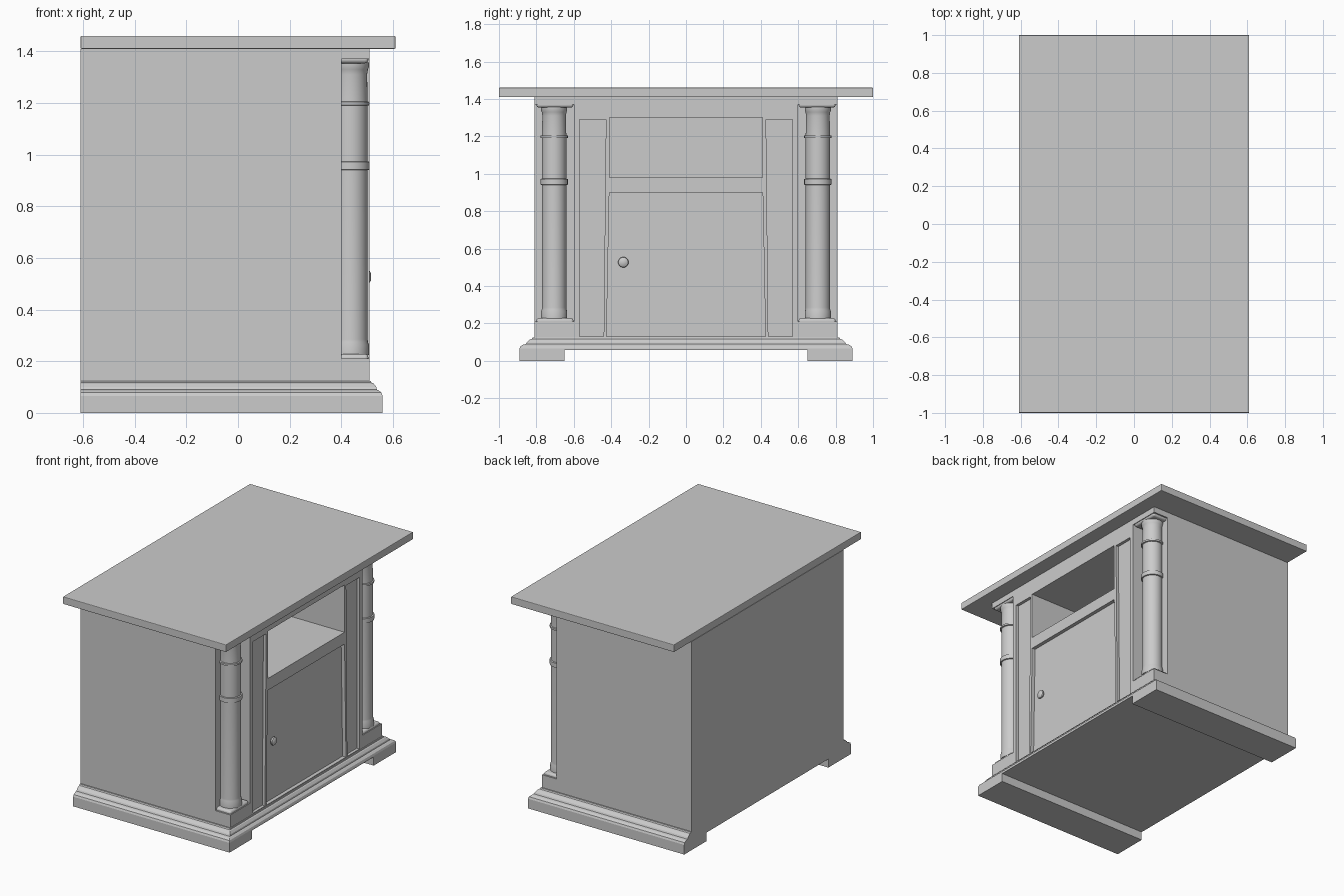
import bpy, bmesh, math

if "Cube" in bpy.data.objects:
    bpy.data.objects.remove(bpy.data.objects["Cube"])


def finish(name, bm):
    bmesh.ops.recalc_face_normals(bm, faces=bm.faces[:])
    mesh = bpy.data.meshes.new(name)
    bm.to_mesh(mesh)
    bm.free()
    ob = bpy.data.objects.new(name, mesh)
    bpy.context.collection.objects.link(ob)
    return ob


def select(ob):
    bpy.ops.object.select_all(action='DESELECT')
    ob.select_set(True)
    bpy.context.view_layer.objects.active = ob


def prism(name, pts, x0, x1):
    """Extrude a (y, z) outline along x."""
    bm = bmesh.new()
    a = [bm.verts.new((x0, y, z)) for y, z in pts]
    b = [bm.verts.new((x1, y, z)) for y, z in pts]
    bm.faces.new(a)
    bm.faces.new(b)
    for i in range(len(pts)):
        j = (i + 1) % len(pts)
        bm.faces.new((a[i], a[j], b[j], b[i]))
    return finish(name, bm)


def box(name, x0, x1, y0, y1, z0, z1):
    return prism(name, [(y0, z0), (y1, z0), (y1, z1), (y0, z1)], x0, x1)


def apply_all(ob):
    select(ob)
    for m in list(ob.modifiers):
        bpy.ops.object.modifier_apply(modifier=m.name)


def cut(ob, cutter):
    cutter.hide_render = True
    m = ob.modifiers.new("cut", 'BOOLEAN')
    m.operation, m.solver, m.object = 'DIFFERENCE', 'EXACT', cutter
    apply_all(ob)
    bpy.data.objects.remove(cutter)


def bevel(ob, width, segments):
    m = ob.modifiers.new("bevel", 'BEVEL')
    m.width, m.segments = width, segments
    apply_all(ob)


def smooth(ob):
    select(ob)
    bpy.ops.object.shade_smooth_by_angle(angle=math.radians(35))


def lathe(name, profile, origin, steps=32):
    """Revolve an (r, z) profile about a vertical axis."""
    bm = bmesh.new()
    rings = [[bm.verts.new((r * math.cos(2 * math.pi * i / steps),
                            r * math.sin(2 * math.pi * i / steps), z))
              for i in range(steps)] for r, z in profile]
    for p, q in zip(rings, rings[1:]):
        for i in range(steps):
            j = (i + 1) % steps
            bm.faces.new((p[i], p[j], q[j], q[i]))
    bm.faces.new(rings[0])
    bm.faces.new(rings[-1])
    ob = finish(name, bm)
    ob.location = origin
    smooth(ob)
    return ob


# Table top
top = box("table_top", -0.61, 0.61, -1, 1, 1.41, 1.46)
bevel(top, 0.004, 2)

# Cabinet body with corner notches, recessed panels, door recess and open shelf
body = box("cabinet_body", -0.61, 0.51, -0.81, 0.81, 0.12, 1.41)
for s in (-1, 1):
    y0, y1 = sorted((s * 0.60, s * 0.95))
    cut(body, box("notch_cutter", 0.40, 0.7, y0, y1, 0.21, 1.37))
    cut(body, prism("panel_cutter", [(s * 0.57, 0.13), (s * 0.44, 0.13),
                                     (s * 0.428, 1.29), (s * 0.57, 1.29)], 0.49, 0.7))
cut(body, prism("door_cutter", [(-0.425, 0.13), (0.425, 0.13),
                                (0.41, 0.90), (-0.41, 0.90)], 0.485, 0.7))
cut(body, box("shelf_cutter", -0.5, 0.7, -0.41, 0.41, 0.98, 1.30))

# Moulded base, flush at the back, hollowed underneath to leave two runners
bm = bmesh.new()
loops = []
for x, y, z in [(0.56, 0.89, 0), (0.56, 0.89, 0.065), (0.556, 0.885, 0.078),
                (0.545, 0.87, 0.087), (0.538, 0.855, 0.09), (0.536, 0.85, 0.1),
                (0.525, 0.835, 0.114), (0.517, 0.825, 0.117), (0.515, 0.82, 0.124)]:
    loops.append([bm.verts.new(c) for c in
                  ((-0.61, -y, z), (x, -y, z), (x, y, z), (-0.61, y, z))])
for p, q in zip(loops, loops[1:]):
    for i in range(4):
        j = (i + 1) % 4
        bm.faces.new((p[i], p[j], q[j], q[i]))
bm.faces.new(loops[0])
bm.faces.new(loops[-1])
base = finish("moulded_base", bm)
cut(base, box("base_cutter", -0.9, 0.9, -0.65, 0.65, -0.1, 0.058))

# Corner columns with rings, flared ends and rounded pads
column = [(0.070, 0.225), (0.070, 0.262), (0.066, 0.275), (0.065, 0.285),
          (0.065, 0.94), (0.073, 0.942), (0.073, 0.972), (0.065, 0.974),
          (0.065, 1.19), (0.073, 1.192), (0.073, 1.204), (0.065, 1.206),
          (0.063, 1.31), (0.066, 1.33), (0.070, 1.338), (0.070, 1.356)]
for s, side in ((-1, "left"), (1, "right")):
    lathe(side + "_column", column, (0.437, s * 0.705, 0))
    y0, y1 = sorted((s * 0.602, s * 0.80))
    for where, z0, z1 in (("lower", 0.195, 0.228), ("upper", 1.354, 1.385)):
        pad = box(f"{side}_{where}_pad", 0.38, 0.505, y0, y1, z0, z1)
        bevel(pad, 0.014, 4)
        smooth(pad)

# Door knob
knob = lathe("door_knob", [(0.012, 0), (0.012, 0.01), (0.022, 0.012), (0.028, 0.02),
                           (0.026, 0.028), (0.016, 0.034), (0.004, 0.036)],
             (0.48, -0.335, 0.527), 24)
knob.rotation_euler = (0, math.pi / 2, 0)
